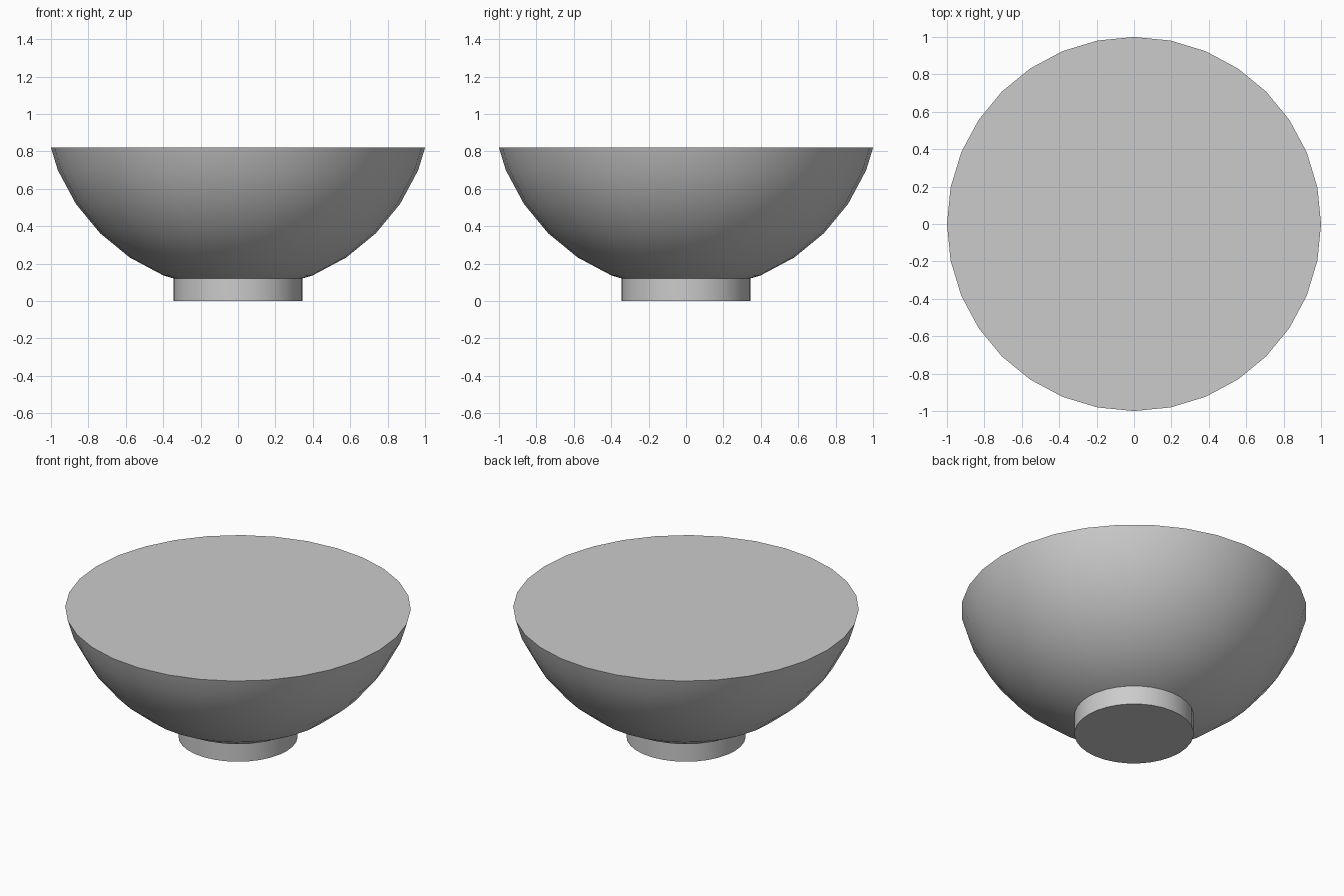
import bpy, bmesh, math
from mathutils import Vector

if "Cube" in bpy.data.objects:
    bpy.data.objects.remove(bpy.data.objects["Cube"], do_unlink=True)

SEGMENTS = 32
RADIUS, CENTRE_Z, RIM_Z = 1.04, 1.098, 0.82
FOOT_RADIUS, FOOT_HEIGHT = 0.345, 0.12

grey = bpy.data.materials.new("plain grey")
grey.use_nodes = True
colour = (0.6, 0.6, 0.6, 1)
grey.diffuse_color = colour
grey.node_tree.nodes["Principled BSDF"].inputs["Base Color"].default_value = colour


def finish(obj, name):
    """Name, colour and smooth a part, keeping its rims sharp."""
    obj.name = obj.data.name = name
    obj.data.materials.clear()
    obj.data.materials.append(grey)
    bpy.ops.object.shade_smooth_by_angle(angle=math.radians(30))


# Bowl: lower part of a sphere, closed flat at the rim
bpy.ops.mesh.primitive_uv_sphere_add(segments=SEGMENTS, ring_count=16, radius=RADIUS)
bowl = bpy.context.object
bm = bmesh.new()
bm.from_mesh(bowl.data)
bmesh.ops.translate(bm, verts=bm.verts, vec=Vector((0, 0, CENTRE_Z)))
cut = bmesh.ops.bisect_plane(
    bm, geom=bm.verts[:] + bm.edges[:] + bm.faces[:],
    plane_co=(0, 0, RIM_Z), plane_no=(0, 0, 1), clear_outer=True)
rim = [e for e in cut["geom_cut"] if isinstance(e, bmesh.types.BMEdge)]
bmesh.ops.contextual_create(bm, geom=rim)
# Fit the rim exactly to the unit radius
widest = max(v.co.xy.length for v in bm.verts)
bmesh.ops.scale(bm, verts=bm.verts, vec=(1 / widest, 1 / widest, 1))
bmesh.ops.recalc_face_normals(bm, faces=bm.faces)
bm.to_mesh(bowl.data)
bm.free()
finish(bowl, "bowl")

# Foot: short closed cylinder under the bowl
bpy.ops.mesh.primitive_cylinder_add(
    vertices=SEGMENTS, radius=FOOT_RADIUS, depth=FOOT_HEIGHT,
    location=(0, 0, FOOT_HEIGHT / 2))
finish(bpy.context.object, "foot")
